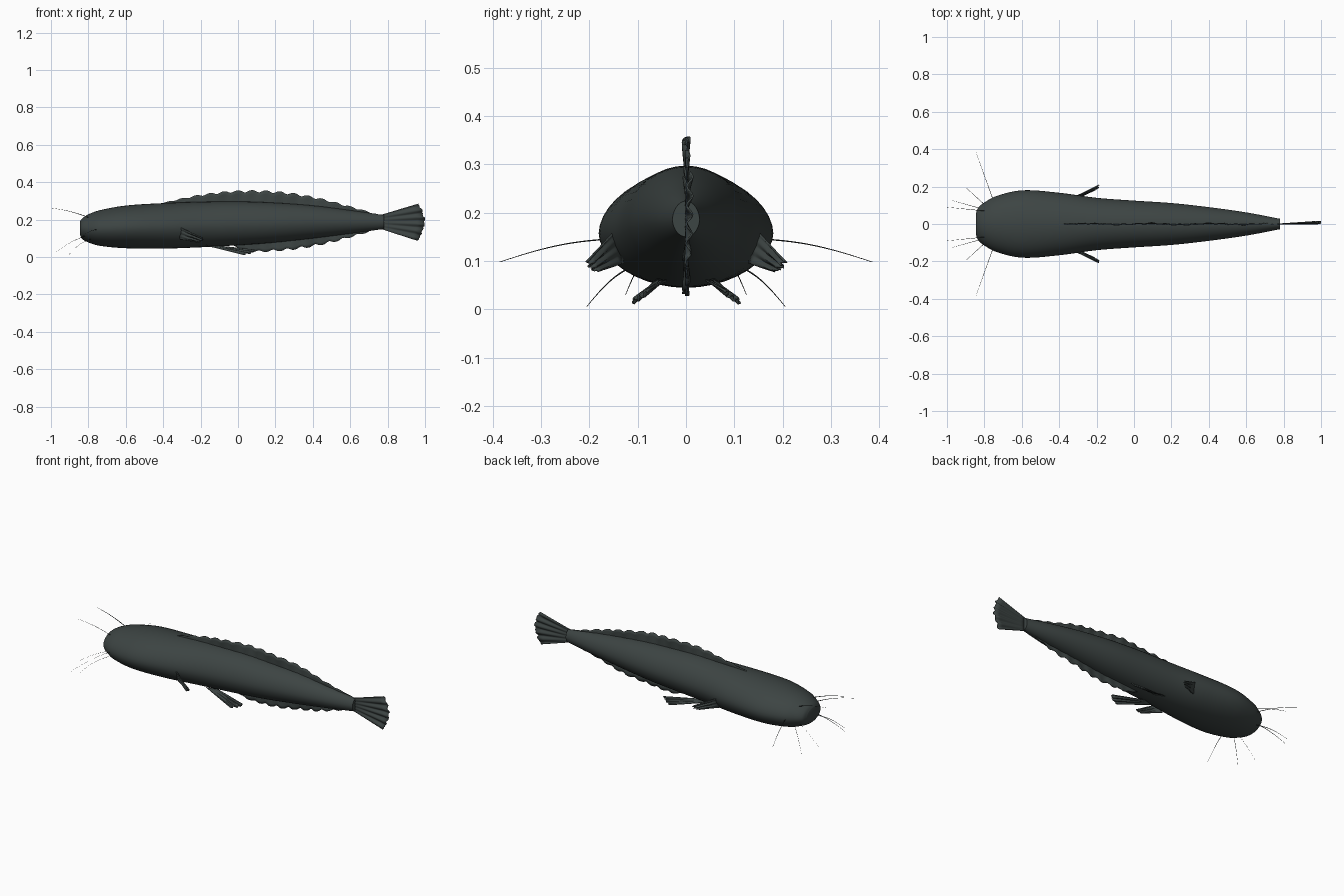
import bpy, bmesh, math, random
from mathutils import Vector

random.seed(4)
if "Cube" in bpy.data.objects:
    bpy.data.objects.remove(bpy.data.objects["Cube"], do_unlink=True)

skin = bpy.data.materials.new("dark slate skin")
skin.use_nodes = True
SLATE = (0.046, 0.058, 0.056, 1)
skin.diffuse_color = SLATE
skin.node_tree.nodes["Principled BSDF"].inputs["Base Color"].default_value = SLATE


def sample(table, x):
    """Smoothly interpolate a table of rows keyed by x."""
    n = len(table)
    i = max(k for k in range(n - 1) if table[k][0] <= x or k == 0)
    a, b = table[i], table[i + 1]
    h = b[0] - a[0]
    t = min(max((x - a[0]) / h, 0), 1)

    def slope(k, c):
        p, q = table[max(k - 1, 0)], table[min(k + 1, n - 1)]
        return (q[c] - p[c]) / (q[0] - p[0])

    out = []
    for c in range(1, len(a)):
        m0, m1 = slope(i, c) * h, slope(i + 1, c) * h
        out.append((2*t**3 - 3*t*t + 1) * a[c] + (t**3 - 2*t*t + t) * m0
                   + (3*t*t - 2*t**3) * b[c] + (t**3 - t*t) * m1)
    return out


def grid_object(name, rows, closed=False, thickness=0):
    """Skin a list of point rows; closed rows become capped tubes."""
    bm = bmesh.new()
    vs = [[bm.verts.new(p) for p in row] for row in rows]
    n = len(rows[0])
    for a, b in zip(vs, vs[1:]):
        for j in range(n if closed else n - 1):
            k = (j + 1) % n
            bm.faces.new((a[j], a[k], b[k], b[j]))
    if closed:
        bm.faces.new(vs[0])
        bm.faces.new(vs[-1])
    bmesh.ops.recalc_face_normals(bm, faces=bm.faces)
    mesh = bpy.data.meshes.new(name)
    bm.to_mesh(mesh)
    bm.free()
    mesh.materials.append(skin)
    obj = bpy.data.objects.new(name, mesh)
    bpy.context.collection.objects.link(obj)
    if thickness:
        mod = obj.modifiers.new("thickness", "SOLIDIFY")
        mod.thickness = thickness
        mod.offset = 0
    bpy.ops.object.select_all(action="DESELECT")
    obj.select_set(True)
    bpy.context.view_layer.objects.active = obj
    bpy.ops.object.shade_smooth_by_angle(angle=math.radians(50))
    return obj


# Body: x, half width, top, bottom
BODY = [(-0.845, 0.058, 0.19, 0.118), (-0.835, 0.085, 0.205, 0.098),
        (-0.80, 0.115, 0.228, 0.078), (-0.74, 0.148, 0.25, 0.06),
        (-0.6, 0.18, 0.275, 0.047), (-0.4, 0.167, 0.288, 0.045),
        (-0.2, 0.14, 0.295, 0.052), (0, 0.125, 0.297, 0.063),
        (0.2, 0.112, 0.29, 0.078), (0.4, 0.09, 0.275, 0.1),
        (0.6, 0.062, 0.25, 0.125), (0.78, 0.028, 0.224, 0.15)]
SIDES = 40
xs = [-0.845 + 0.105 * (i / 14) ** 2 for i in range(14)]
xs += [-0.74 + 1.52 * i / 46 for i in range(47)]
rings = []
for x in xs:
    w, top, bottom = sample(BODY, x)
    mid = bottom + (top - bottom) * 0.48
    ring = []
    for j in range(SIDES):
        a = math.tau * j / SIDES
        s = math.sin(a)
        half = (top - mid) if s > 0 else (mid - bottom)
        ring.append((x, w * math.cos(a), mid + half * math.copysign(abs(s) ** 1.08, s)))
    rings.append(ring)
grid_object("body", rings, closed=True)


# Long scalloped fins along the back and belly
def ribbon_fin(name, outline, column, sign):
    rows = []
    x0, x1 = outline[0][0], outline[-1][0]
    steps = 150
    for i in range(steps + 1):
        x = x0 + (x1 - x0) * i / steps
        edge = sample(outline, x)[0]
        base = sample(BODY, x)[column] - sign * 0.02
        fade = math.sin(math.pi * i / steps) ** 0.5
        edge -= sign * fade * 0.012 * abs(math.sin(math.pi * x / 0.075)) ** 3
        row = []
        for j in range(5):
            t = j / 4
            y = t * fade * (0.005 * math.sin(x * 19) + 0.003 * math.sin(x * 83))
            row.append((x, y, base + (edge - base) * t))
        rows.append(row)
    grid_object(name, rows, thickness=0.004)


ribbon_fin("dorsal_fin", [(-0.42, 0.285), (-0.3, 0.315), (-0.15, 0.342), (0, 0.356),
                          (0.2, 0.353), (0.4, 0.324), (0.6, 0.272), (0.77, 0.222)], 1, 1)
ribbon_fin("anal_fin", [(-0.03, 0.062), (0.06, 0.03), (0.2, 0.03), (0.35, 0.046),
                        (0.5, 0.076), (0.65, 0.118), (0.77, 0.155)], 2, -1)


# Fan fins with pleated rays between a root edge and a tip edge
def fan_fin(name, root_a, root_b, tip_a, tip_b, bulge, pleats, depth, side=1):
    ra, rb, ta, tb = map(Vector, (root_a, root_b, tip_a, tip_b))
    normal = (ta - ra).cross(tb - ta).normalized()
    out = ((ta + tb) - (ra + rb)).normalized()
    count = pleats * 8
    ragged = [random.uniform(-0.006, 0.004) for _ in range(count + 1)]
    rows = []
    for i in range(count + 1):
        u = i / count
        tip = ta.lerp(tb, u) + out * (bulge * math.sin(math.pi * u) + ragged[i])
        root = ra.lerp(rb, u)
        row = []
        for j in range(7):
            t = j / 6
            p = root.lerp(tip, t) + normal * (depth * t * math.sin(math.tau * pleats * u))
            row.append((p.x, p.y * side, p.z))
        rows.append(row)
    grid_object(name, rows, thickness=0.004)


fan_fin("tail_fin", (0.765, 0, 0.225), (0.765, 0, 0.15), (0.968, 0.008, 0.284),
        (0.96, 0.004, 0.088), 0.033, 5, 0.006)


# Whiskers: tapering arcs from root to tip
def whisker(name, root, tip, sag, side):
    a, b = Vector(root), Vector(tip)
    rows = []
    for i in range(17):
        t = i / 16
        p = a.lerp(b, t)
        p.z += sag * math.sin(math.pi * t)
        r = 0.0016 * (1 - 0.7 * t)
        ring = []
        for j in range(6):
            c = math.tau * j / 6
            ring.append((p.x + r * math.cos(c), side * (p.y + r * math.sin(c)),
                         p.z + r * math.sin(c + 0.8)))
        rows.append(ring)
    grid_object(name, rows, closed=True)


WHISKERS = {"jaw_whisker": ((-0.75, 0.12, 0.147), (-0.845, 0.385, 0.098), 0.012),
            "outer_chin_whisker": ((-0.79, 0.095, 0.095), (-0.91, 0.205, 0.006), 0.014),
            "inner_chin_whisker": ((-0.81, 0.08, 0.115), (-0.97, 0.125, 0.03), 0.008),
            "nose_whisker": ((-0.80, 0.07, 0.212), (-1.0, 0.09, 0.262), 0.007)}

for label, side in (("left", -1), ("right", 1)):
    fan_fin("pectoral_fin_" + label, (-0.32, 0.145, 0.165), (-0.31, 0.13, 0.095),
            (-0.185, 0.203, 0.1), (-0.215, 0.185, 0.078), 0.006, 3, 0.006, side)
    fan_fin("pelvic_fin_" + label, (-0.17, 0.06, 0.062), (-0.11, 0.04, 0.06),
            (0.03, 0.113, 0.014), (0.09, 0.08, 0.036), 0.008, 3, 0.005, side)
    for name, (root, tip, sag) in WHISKERS.items():
        whisker(name + "_" + label, root, tip, sag, side)
